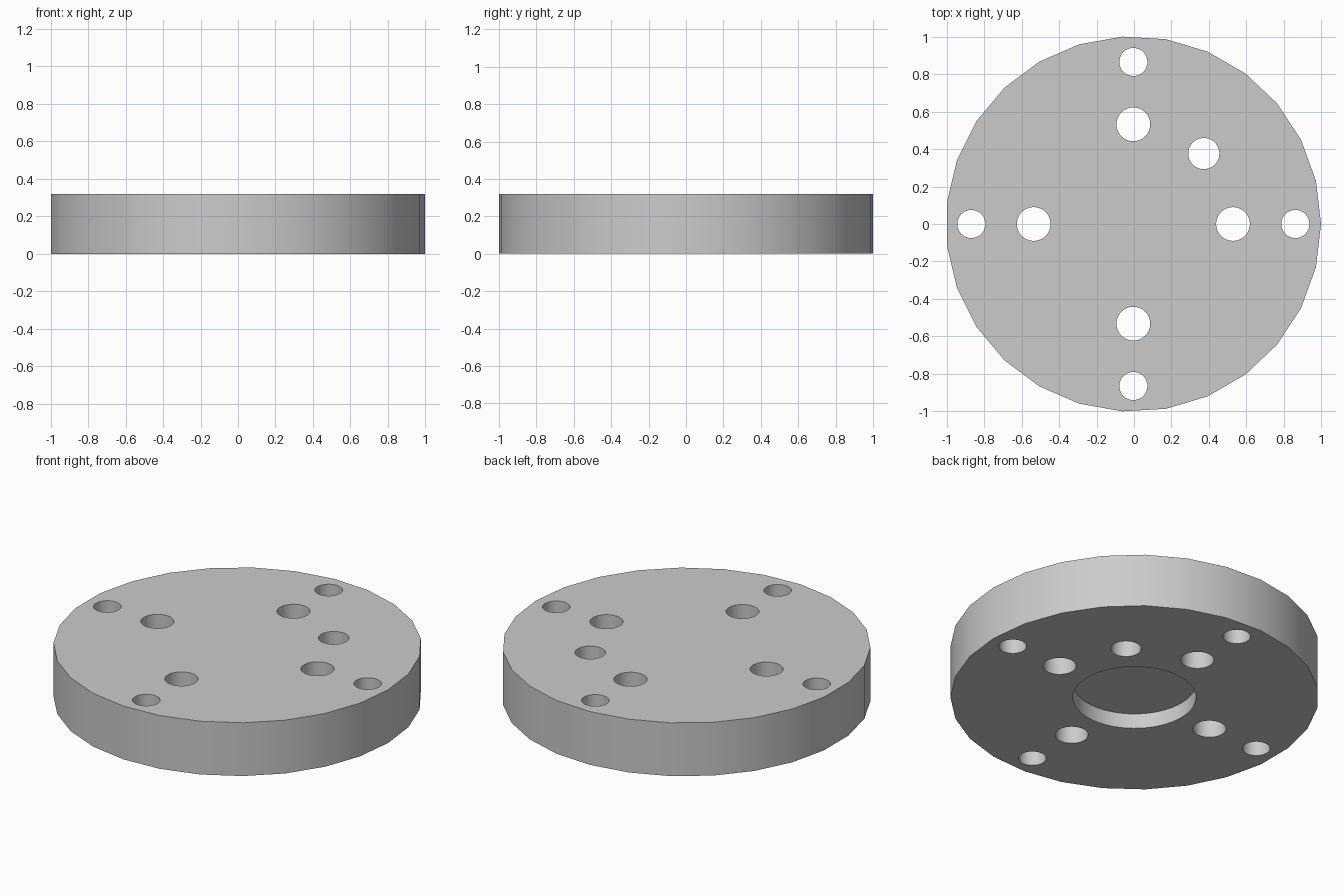
import bpy, bmesh, math
from mathutils import Matrix

if "Cube" in bpy.data.objects:
    bpy.data.objects.remove(bpy.data.objects["Cube"])

SIDES = 27
HEIGHT = 0.32
R = 1 / math.cos(math.pi / (2 * SIDES))          # makes the y extent exactly 2
CX = -R * (1 - math.cos(math.pi / SIDES)) / 2    # keeps the odd-sided disc centred


def add_cylinder(bm, x, y, z0, z1, radius, sides):
    m = Matrix.Translation((x, y, (z0 + z1) / 2)) @ Matrix.Rotation(-math.pi / 2, 4, 'Z')
    bmesh.ops.create_cone(bm, cap_ends=True, segments=sides, radius1=radius,
                          radius2=radius, depth=z1 - z0, matrix=m)


def make_object(name, bm):
    mesh = bpy.data.meshes.new(name)
    bm.to_mesh(mesh)
    bm.free()
    ob = bpy.data.objects.new(name, mesh)
    bpy.context.collection.objects.link(ob)
    return ob


# Flange disc with 27 sides
bm = bmesh.new()
add_cylinder(bm, CX, 0, 0, HEIGHT, R, SIDES)
flange = make_object("flange_disc", bm)

# Cutters: two rings of four bolt holes, one locating hole, one blind pocket below
bm = bmesh.new()
for radius, ring in ((0.075, 0.865), (0.09, 0.532)):
    for i in range(4):
        a = i * math.pi / 2
        add_cylinder(bm, CX + ring * math.cos(a), ring * math.sin(a),
                     -0.1, HEIGHT + 0.1, radius, 48)
add_cylinder(bm, CX + 0.376, 0.376, -0.1, HEIGHT + 0.1, 0.083, 48)
add_cylinder(bm, CX, 0, -0.1, 0.09, 0.335, 64)
cutter = make_object("hole_cutters", bm)
cutter.hide_render = True

# Cut the holes and bake the result
mod = flange.modifiers.new("holes", 'BOOLEAN')
mod.operation = 'DIFFERENCE'
mod.solver = 'EXACT'
mod.object = cutter
bpy.context.view_layer.objects.active = flange
flange.select_set(True)
bpy.ops.object.modifier_apply(modifier=mod.name)
bpy.data.objects.remove(cutter)

# Smooth walls, sharp rims
bpy.ops.object.shade_smooth_by_angle(angle=math.radians(30))
